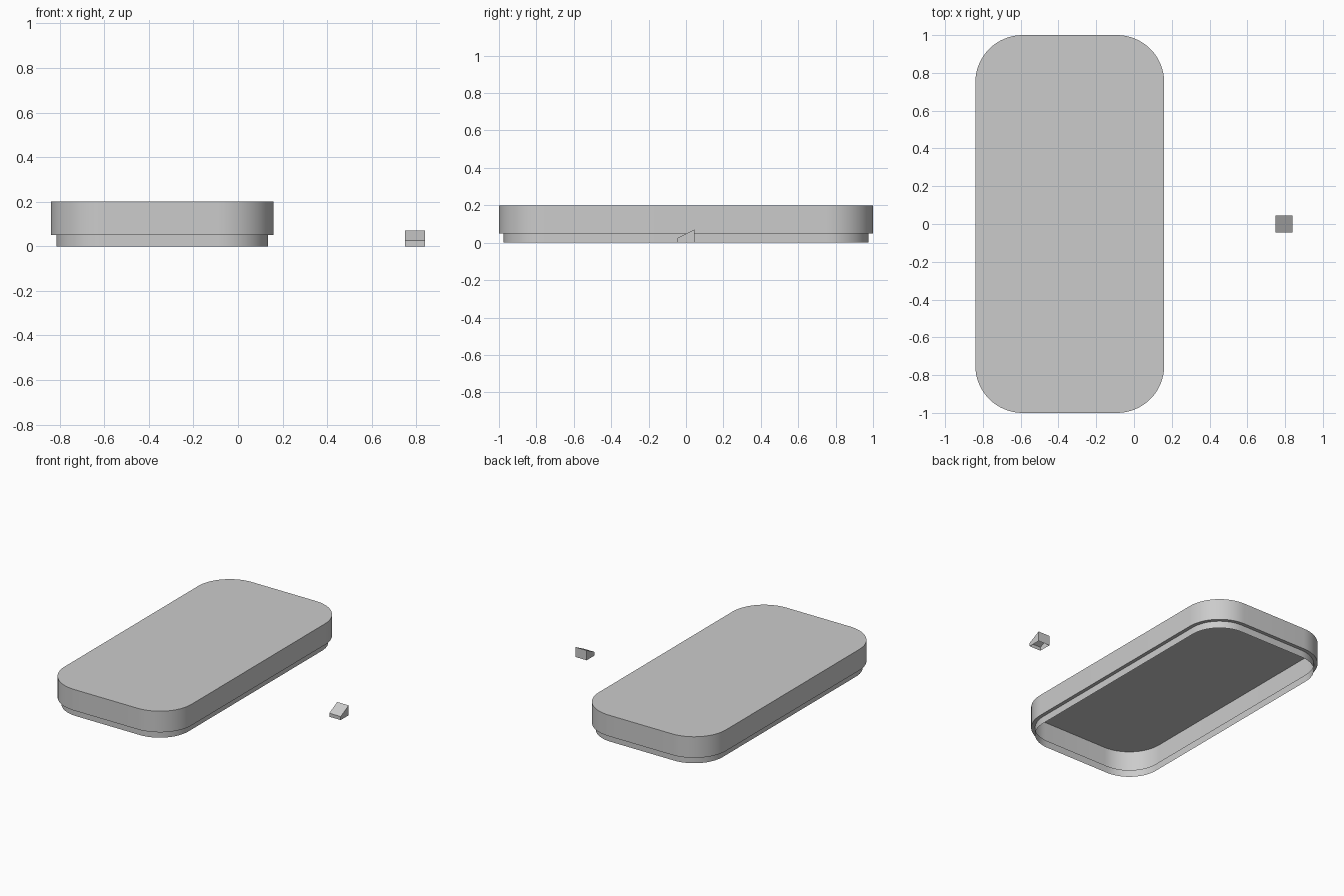
import bpy, bmesh
from math import pi, sin, cos, radians

cube = bpy.data.objects.get("Cube")
if cube:
    bpy.data.objects.remove(cube, do_unlink=True)

grey = bpy.data.materials.new("light grey")
grey.use_nodes = True
colour = (0.6, 0.6, 0.6, 1)
grey.diffuse_color = colour
grey.node_tree.nodes["Principled BSDF"].inputs["Base Color"].default_value = colour


def finish(name, bm, location):
    bmesh.ops.recalc_face_normals(bm, faces=bm.faces)
    mesh = bpy.data.meshes.new(name)
    bm.to_mesh(mesh)
    bm.free()
    mesh.materials.append(grey)
    obj = bpy.data.objects.new(name, mesh)
    obj.location = location
    bpy.context.collection.objects.link(obj)
    return obj


def rounded_ring(bm, inset, z, steps=16):
    """Rounded rectangle of vertices, inset from the lid outline."""
    core_x, core_y, radius = 0.25, 0.75, 0.25 - inset
    ring = []
    for corner, (sx, sy) in enumerate([(1, 1), (-1, 1), (-1, -1), (1, -1)]):
        for i in range(steps + 1):
            a = (corner + i / steps) * pi / 2
            ring.append(bm.verts.new((sx * core_x + radius * cos(a),
                                      sy * core_y + radius * sin(a), z)))
    return ring


# Lid: open shell with a stepped-in lip at the bottom
bm = bmesh.new()
profile = [(0.025, 0), (0.025, 0.05), (0, 0.05), (0, 0.2)]
rings = [rounded_ring(bm, inset, z) for inset, z in profile]
for low, high in zip(rings, rings[1:]):
    for i in range(len(low)):
        j = (i + 1) % len(low)
        bm.faces.new((low[i], low[j], high[j], high[i]))
bm.faces.new(rings[-1])
lid = finish("lid", bm, (-0.34, 0, 0))
bpy.context.view_layer.objects.active = lid
lid.select_set(True)
bpy.ops.object.shade_smooth_by_angle(angle=radians(30))

# Catch: small wedge, open underneath, sloping up to the back
bm = bmesh.new()
half = 0.045
side = [(-half, 0), (half, 0), (half, 0.07), (-half, 0.025)]
left, right = [[bm.verts.new((x, y, z)) for y, z in side] for x in (half, -half)]
bm.faces.new(left)
bm.faces.new(right)
for i in range(1, 4):
    j = (i + 1) % 4
    bm.faces.new((left[i], left[j], right[j], right[i]))
finish("catch", bm, (0.795, 0, 0))
